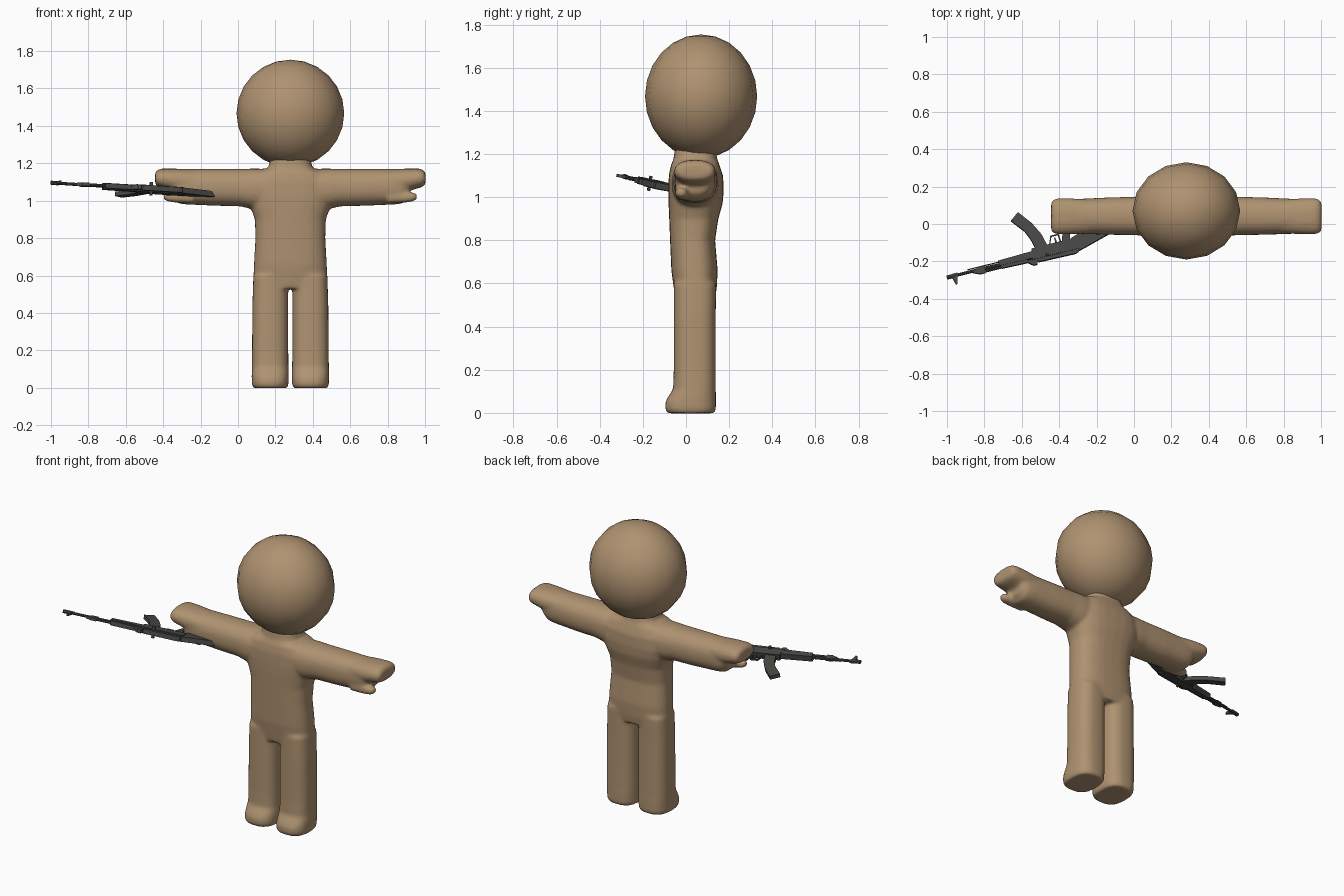
import bpy, bmesh, math
from mathutils import Vector, Matrix


def material(name, rgb):
    m = bpy.data.materials.new(name)
    m.diffuse_color = (*rgb, 1)
    return m


TAN = material("tan skin", (0.43, 0.29, 0.165))
DARK = material("dark gunmetal", (0.065, 0.065, 0.06))
CX = 0.28  # centre line of the figure


def finish(bm, name, mat, smooth=False):
    bmesh.ops.recalc_face_normals(bm, faces=bm.faces)
    me = bpy.data.meshes.new(name)
    bm.to_mesh(me)
    bm.free()
    me.materials.append(mat)
    for p in me.polygons:
        p.use_smooth = smooth
    ob = bpy.data.objects.new(name, me)
    bpy.context.collection.objects.link(ob)
    return ob


def spow(v, e):
    return math.copysign(abs(v) ** e, v)


def loft(bm, sections, place, e=0.85, n=28):
    """Closed tube through (pos, a0, a1, b0, b1) rounded sections."""
    rings = []
    for pos, a0, a1, b0, b1 in sections:
        ring = []
        for i in range(n):
            t = 2 * math.pi * i / n
            a = (a0 + a1) / 2 + (a1 - a0) / 2 * spow(math.cos(t), e)
            b = (b0 + b1) / 2 + (b1 - b0) / 2 * spow(math.sin(t), e)
            ring.append(bm.verts.new(place(pos, a, b)))
        rings.append(ring)
    for r, s in zip(rings, rings[1:]):
        for i in range(n):
            j = (i + 1) % n
            bm.faces.new((r[i], r[j], s[j], s[i]))
    bm.faces.new(rings[0])
    bm.faces.new(rings[-1])


# Body: overlapping lofts fused into one smooth skin
bm = bmesh.new()
torso = [(0.53, 0.19, -0.05, 0.135), (0.58, 0.198, -0.057, 0.143),
         (0.66, 0.195, -0.068, 0.147), (0.8, 0.187, -0.074, 0.135),
         (0.9, 0.19, -0.078, 0.15), (0.97, 0.215, -0.081, 0.17),
         (1.03, 0.235, -0.082, 0.175), (1.1, 0.225, -0.08, 0.172),
         (1.15, 0.19, -0.07, 0.155), (1.175, 0.12, -0.058, 0.145),
         (1.24, 0.1, -0.05, 0.135)]
loft(bm, [(z, -h, h, y0, y1) for z, h, y0, y1 in torso],
     lambda p, a, b: (CX + a, b, p), 0.75)
for s in (-1, 1):
    # leg with a short rounded foot
    loft(bm, [(-0.002, 0.018, 0.198, -0.085, 0.13), (0.015, 0.01, 0.206, -0.097, 0.139),
              (0.05, 0.009, 0.207, -0.096, 0.139), (0.08, 0.009, 0.207, -0.08, 0.139),
              (0.11, 0.01, 0.206, -0.06, 0.138), (0.2, 0.011, 0.205, -0.057, 0.138),
              (0.45, 0.011, 0.203, -0.057, 0.138), (0.6, 0.012, 0.198, -0.057, 0.14)],
         lambda p, a, b: (CX + s * a, b, p), 0.75)
    # arm
    across = lambda p, a, b: (CX + s * p, a, b)
    loft(bm, [(0.05, -0.07, 0.15, 0.97, 1.17), (0.2, -0.066, 0.15, 0.955, 1.172),
              (0.27, -0.06, 0.145, 0.97, 1.17), (0.4, -0.058, 0.143, 0.973, 1.17),
              (0.56, -0.053, 0.135, 0.98, 1.17), (0.6, -0.05, 0.13, 0.985, 1.17),
              (0.635, -0.035, 0.115, 1.02, 1.16)], across)
    # fingers as one mitten block
    loft(bm, [(0.5, -0.05, 0.13, 1.03, 1.165), (0.62, -0.055, 0.137, 1.05, 1.172),
              (0.69, -0.055, 0.137, 1.068, 1.172), (0.71, -0.05, 0.132, 1.075, 1.165),
              (0.723, -0.035, 0.115, 1.09, 1.15)], across)
    # thumb
    loft(bm, [(0.52, -0.05, 0.02, 0.985, 1.05), (0.62, -0.052, 0.014, 0.99, 1.046),
              (0.66, -0.05, 0.008, 0.997, 1.044), (0.677, -0.038, -0.004, 1.008, 1.036)], across)
body = finish(bm, "body", TAN, True)
r = body.modifiers.new("fuse", 'REMESH')
r.mode = 'VOXEL'
r.voxel_size = 0.009
r.use_smooth_shade = True
sm = body.modifiers.new("soften", 'SMOOTH')
sm.factor = 0.5
sm.iterations = 10

# Head: low-sided ball, smooth shaded
bm = bmesh.new()
bmesh.ops.create_uvsphere(bm, u_segments=16, v_segments=12, radius=1)
bmesh.ops.transform(bm, matrix=Matrix.Translation((CX, 0.07, 1.467))
                    @ Matrix.Diagonal((0.288, 0.26, 0.287, 1)), verts=bm.verts)
finish(bm, "head", TAN, True)

# Rifle frame: u runs from butt to muzzle, v is the rifle's top, w its side
U = Vector((-0.9, -0.223, 0.058)).normalized()
V = Vector((0.24, -0.97, 0.16))
V = (V - U * V.dot(U)).normalized()
W = U.cross(V)
GUN = Matrix((U, V, W)).transposed().to_4x4()
GUN.translation = (-0.102, -0.064, 1.038)


def plate(name, pts, w):
    """Flat rifle part: (u, v) outline with half thickness w."""
    bm = bmesh.new()
    lo = [bm.verts.new((u, v, -w)) for u, v in pts]
    hi = [bm.verts.new((u, v, w)) for u, v in pts]
    bm.faces.new(lo)
    bm.faces.new(hi)
    for i in range(len(pts)):
        j = (i + 1) % len(pts)
        bm.faces.new((lo[i], lo[j], hi[j], hi[i]))
    bm.transform(GUN)
    return finish(bm, name, DARK)


def tube(name, u0, u1, v, rad):
    bm = bmesh.new()
    bmesh.ops.create_cone(bm, cap_ends=True, segments=8, radius1=rad, radius2=rad, depth=u1 - u0)
    bm.transform(GUN @ Matrix.Translation(((u0 + u1) / 2, v, 0)) @ Matrix.Rotation(math.pi / 2, 4, 'Y'))
    return finish(bm, name, DARK)


plate("stock", [(0.02, -0.02), (0.0, -0.1), (0.03, -0.105), (0.23, -0.045), (0.25, 0.02), (0.2, 0.03)], 0.015)
plate("receiver", [(0.2, -0.04), (0.45, -0.04), (0.46, 0.02), (0.2, 0.02)], 0.019)
plate("receiver_cover", [(0.2, 0.02), (0.44, 0.02), (0.43, 0.038), (0.23, 0.042), (0.21, 0.036)], 0.014)
plate("pistol_grip", [(0.24, -0.035), (0.285, -0.035), (0.255, -0.12), (0.215, -0.115)], 0.013)
plate("trigger", [(0.308, -0.035), (0.318, -0.035), (0.318, -0.07), (0.312, -0.07)], 0.004)
plate("trigger_guard", [(0.285, -0.035), (0.29, -0.085), (0.335, -0.085), (0.355, -0.035),
                        (0.349, -0.035), (0.33, -0.079), (0.296, -0.079), (0.292, -0.035)], 0.006)
plate("magazine", [(0.363, -0.035), (0.43, -0.035), (0.44, -0.085), (0.462, -0.14), (0.52, -0.214),
                   (0.472, -0.25), (0.415, -0.175), (0.38, -0.105)], 0.012)
plate("rear_sight", [(0.43, 0.015), (0.5, 0.015), (0.485, 0.03), (0.46, 0.05), (0.44, 0.05)], 0.012)
plate("handguard", [(0.45, -0.026), (0.64, -0.02), (0.64, 0.008), (0.45, 0.012)], 0.017)
plate("upper_handguard", [(0.49, 0.008), (0.63, 0.008), (0.63, 0.024), (0.49, 0.028)], 0.013)
plate("gas_block", [(0.72, -0.012), (0.76, -0.012), (0.785, 0.01), (0.75, 0.026), (0.72, 0.026)], 0.009)
plate("front_sight", [(0.865, -0.012), (0.9, -0.012), (0.9, 0.01), (0.89, 0.047), (0.88, 0.047), (0.872, 0.012)], 0.007)
plate("bolt_handle", [(0.37, 0.008), (0.385, 0.008), (0.385, 0.02), (0.37, 0.02)], 0.035)
tube("barrel", 0.44, 0.915, 0, 0.0085)
tube("gas_tube", 0.6, 0.76, 0.016, 0.008)
tube("cleaning_rod", 0.6, 0.81, -0.014, 0.003)
tube("muzzle_brake", 0.885, 0.927, 0, 0.0115)
